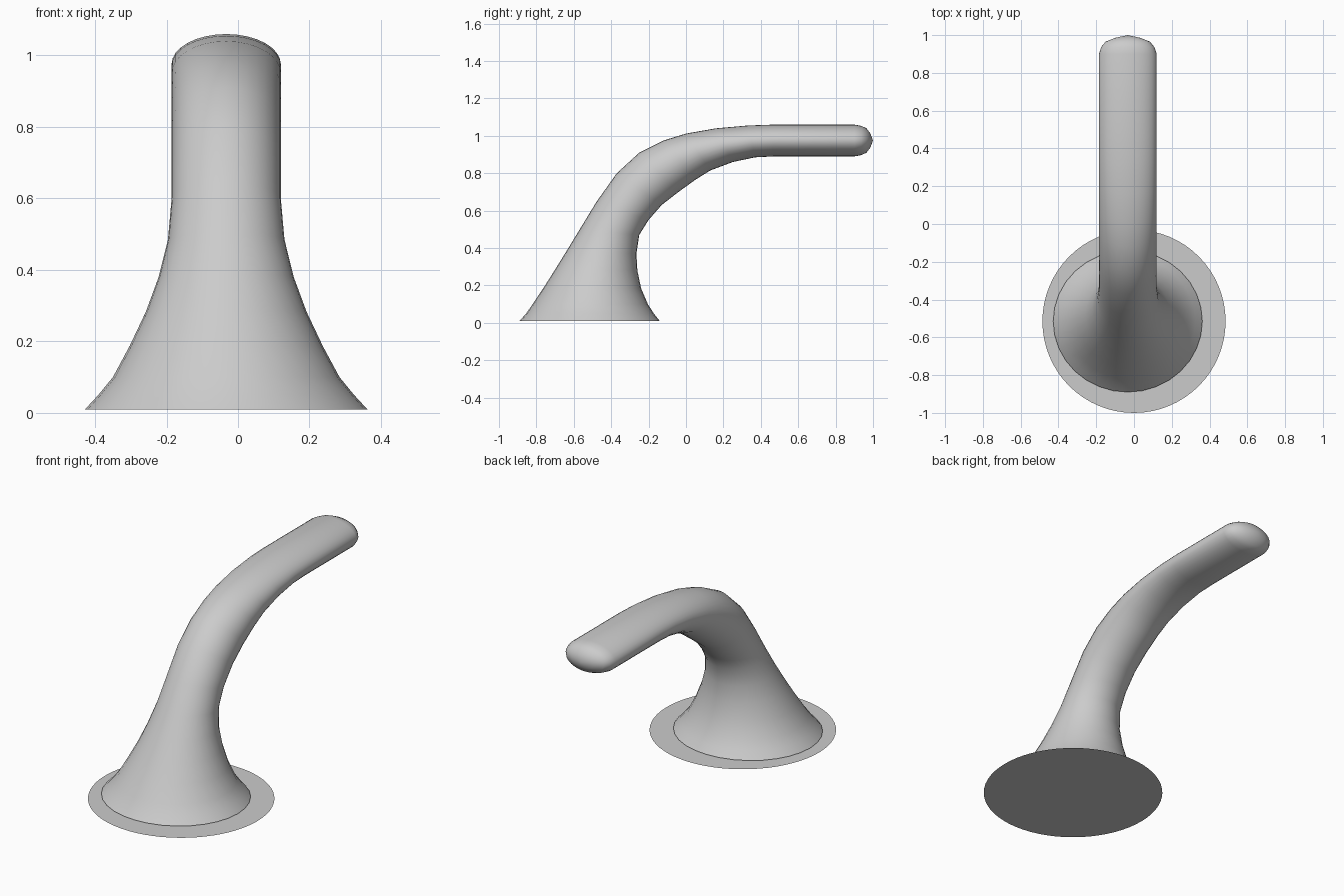
import bpy, bmesh, math
from mathutils import Vector

if "Cube" in bpy.data.objects:
    bpy.data.objects.remove(bpy.data.objects["Cube"])

SEG = 32
CX = -0.033          # sideways centre of the spout
HALF_W = 0.153       # half width of the straight tube


def finish(bm, name):
    bmesh.ops.recalc_face_normals(bm, faces=bm.faces)
    mesh = bpy.data.meshes.new(name)
    bm.to_mesh(mesh)
    bm.free()
    obj = bpy.data.objects.new(name, mesh)
    bpy.context.collection.objects.link(obj)
    return obj


def add_ring(bm, outer, inner, half_w):
    """Elliptical ring whose side-view diameter runs from outer to inner (y, z)."""
    o, i = Vector((CX, *outer)), Vector((CX, *inner))
    mid, up, side = (o + i) / 2, (o - i) / 2, Vector((half_w, 0, 0))
    angles = [2 * math.pi * k / SEG for k in range(SEG)]
    return [bm.verts.new(mid + side * math.cos(a) + up * math.sin(a)) for a in angles]


# Thin mounting disc on the ground
bm = bmesh.new()
bmesh.ops.create_circle(bm, cap_ends=True, segments=64, radius=0.485)
bmesh.ops.translate(bm, verts=bm.verts, vec=(0, -0.515, 0))
base = finish(bm, "base_disc")
if base.data.polygons[0].normal.z < 0:
    base.data.flip_normals()

# Spout sections: back edge (y, z), front edge (y, z), half width
sections = [
    ((-0.89, 0.01), (-0.14, 0.01), 0.395),
    ((-0.855, 0.05), (-0.172, 0.05), 0.358),
    ((-0.82, 0.10), (-0.204, 0.10), 0.317),
    ((-0.76, 0.19), (-0.24, 0.185), 0.27),
    ((-0.70, 0.285), (-0.26, 0.28), 0.225),
    ((-0.635, 0.39), (-0.265, 0.37), 0.189),
    ((-0.568, 0.50), (-0.25, 0.47), 0.163),
    ((-0.48, 0.645), (-0.20, 0.55), HALF_W),
    ((-0.37, 0.80), (-0.13, 0.63), HALF_W),
    ((-0.25, 0.91), (-0.04, 0.70), HALF_W),
    ((-0.12, 0.975), (0.05, 0.765), HALF_W),
    ((0.00, 1.012), (0.13, 0.815), HALF_W),
    ((0.16, 1.04), (0.25, 0.86), HALF_W),
    ((0.33, 1.055), (0.37, 0.885), HALF_W),
    ((0.47, 1.06), (0.47, 0.89), HALF_W),
]
# Straight end and rounded nose: y, scale
for y, s in [(0.90, 1.0), (0.937, 0.92), (0.965, 0.77), (0.985, 0.45)]:
    sections.append(((y, 0.975 + 0.085 * s), (y, 0.975 - 0.085 * s), HALF_W * s))

bm = bmesh.new()
rings = [add_ring(bm, *s) for s in sections]
for a, b in zip(rings, rings[1:]):
    for k in range(SEG):
        n = (k + 1) % SEG
        bm.faces.new((a[k], a[n], b[n], b[k]))
tip = bm.verts.new((CX, 1.0, 0.975))
for k in range(SEG):
    bm.faces.new((rings[-1][k], rings[-1][(k + 1) % SEG], tip))
spout = finish(bm, "curved_spout")

bpy.ops.object.select_all(action='DESELECT')
spout.select_set(True)
bpy.context.view_layer.objects.active = spout
bpy.ops.object.shade_smooth_by_angle(angle=math.radians(50))
